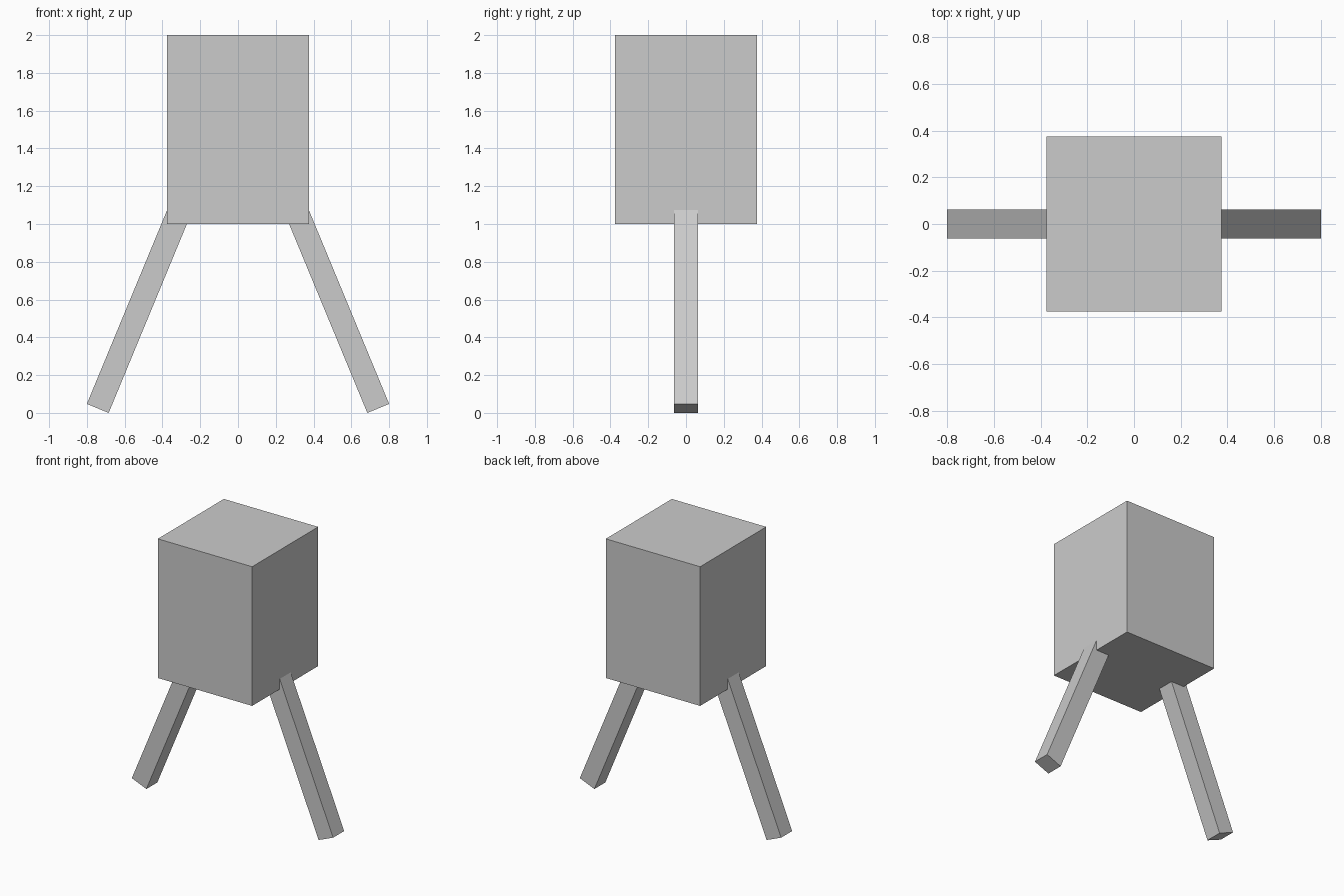
import bpy
from math import radians
from mathutils import Matrix, Vector

if "Cube" in bpy.data.objects:
    bpy.data.objects.remove(bpy.data.objects["Cube"])


def box(name, size, matrix):
    """Box of the given size, placed by a transform baked into its mesh."""
    bpy.ops.mesh.primitive_cube_add(size=1)
    obj = bpy.context.object
    obj.name = obj.data.name = name
    obj.data.transform(matrix @ Matrix.Diagonal((*size, 1)))
    return obj


# Body block
box("body", (0.75, 0.75, 1.0), Matrix.Translation((0, 0, 1.5)))

# Splayed legs, each hung from a hip point just inside the body
LEG_WIDTH, LEG_LENGTH = 0.125, 1.125
for name, side in (("left_leg", -1), ("right_leg", 1)):
    hip = Vector((side * 0.312, 0, 1.063))
    place = (Matrix.Translation(hip)
             @ Matrix.Rotation(radians(-22.5 * side), 4, 'Y')
             @ Matrix.Translation((0, 0, -LEG_LENGTH / 2)))
    box(name, (LEG_WIDTH, LEG_WIDTH, LEG_LENGTH), place)
